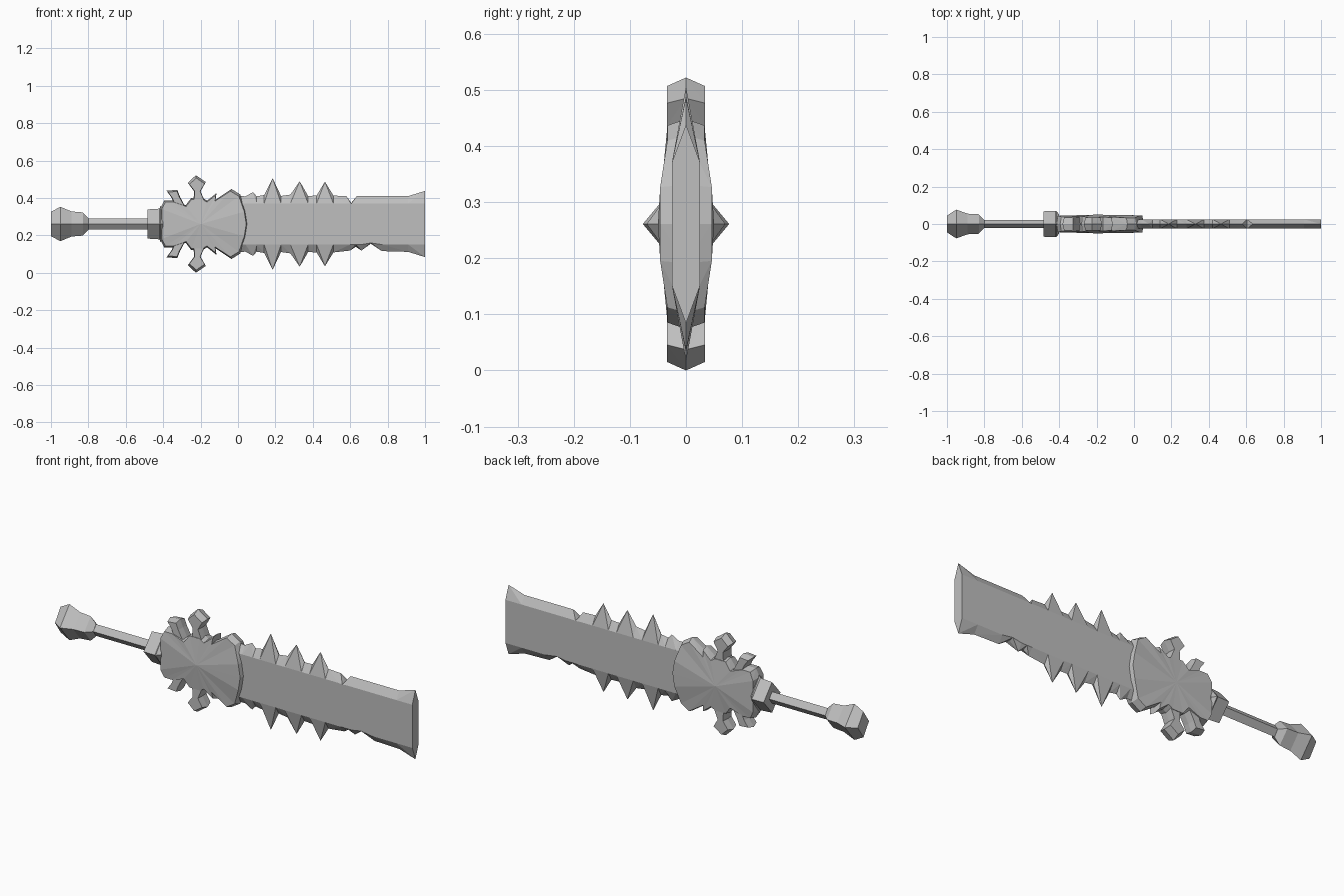
import bpy, bmesh

cube = bpy.data.objects.get("Cube")
if cube:
    bpy.data.objects.remove(cube)

CZ = 0.261  # height of the long axis

steel = bpy.data.materials.new("plain_grey")
steel.use_nodes = True
GREY = (0.52, 0.52, 0.52, 1)
steel.diffuse_color = GREY
steel.node_tree.nodes["Principled BSDF"].inputs["Base Color"].default_value = GREY


def finish(bm, name):
    bmesh.ops.remove_doubles(bm, verts=bm.verts, dist=0.0001)
    bmesh.ops.recalc_face_normals(bm, faces=bm.faces)
    mesh = bpy.data.meshes.new(name)
    bm.to_mesh(mesh)
    bm.free()
    mesh.materials.append(steel)
    obj = bpy.data.objects.new(name, mesh)
    bpy.context.collection.objects.link(obj)
    return obj


def slab(name, outline, inset, apex=None):
    """Ridged plate: outline is the rim at y=0, inset(x, z) gives the raised
    face loop, apex fans that face to a point instead of one flat face."""
    bm = bmesh.new()
    n = len(outline)
    rim = [bm.verts.new((x, 0, CZ + z)) for x, z in outline]
    for side in (-1, 1):
        loop = []
        for x, z in outline:
            ix, iy, iz = inset(x, z)
            loop.append(bm.verts.new((ix, side * iy, CZ + iz)))
        if apex:
            tip = bm.verts.new((apex[0], side * apex[1], CZ))
        else:
            bm.faces.new(loop)
        for i in range(n):
            j = (i + 1) % n
            if apex:
                bm.faces.new((loop[i], loop[j], tip))
            # split toward the higher rim point so teeth keep a sharp ridge
            if abs(outline[i][1]) > abs(outline[j][1]):
                bm.faces.new((rim[i], rim[j], loop[j]))
                bm.faces.new((rim[i], loop[j], loop[i]))
            else:
                bm.faces.new((rim[i], rim[j], loop[i]))
                bm.faces.new((rim[j], loop[j], loop[i]))
    return finish(bm, name)


def diamond_rod(name, stations):
    """Four-sided bar along x from (x, half depth, half height) stations."""
    bm = bmesh.new()
    rings = [[bm.verts.new((x, dy * a, CZ + dz * b))
              for a, b in ((1, 0), (0, 1), (-1, 0), (0, -1))]
             for x, dy, dz in stations]
    for r, s in zip(rings, rings[1:]):
        for k in range(4):
            m = (k + 1) % 4
            bm.faces.new((r[k], r[m], s[m], s[k]))
    bm.faces.new(rings[0])
    bm.faces.new(rings[-1])
    return finish(bm, name)


# Pommel, grip and collar
diamond_rod("pommel", [(-1, .045, .065), (-.95, .077, .092), (-.89, .055, .067),
                       (-.83, .052, .062), (-.8, .022, .032)])
diamond_rod("grip", [(-.82, .022, .03), (-.46, .022, .03)])
diamond_rod("collar", [(-.485, .068, .078), (-.42, .07, .082),
                       (-.415, .07, .096), (-.40, .05, .09)])

# Blade with toothed edges, bevelled to a thin rim
START = [(0, .15), (.04, .148), (.08, .17), (.10, .148), (.14, .155)]
TEETH = [(.185, .245), (.23, .15), (.28, .157), (.33, .228), (.375, .15),
         (.42, .152), (.465, .226), (.51, .152)]
END = [(.91, .149), (1, .177)]
upper = START + TEETH + [(.58, .149), (.605, .112), (.635, .149)] + END
lower = START + TEETH + [(.6, .142), (.63, .122), (.66, .142), (.71, .105), (.77, .145)] + END


def blade_face(x, z):
    h = min(.11, abs(z) - .004)
    return x, .025, h if z > 0 else -h


slab("blade", upper + [(x, -z) for x, z in reversed(lower)], blade_face)

# Faceted hub between collar and blade
hub = [(-.415, .085), (-.395, .125), (-.35, .125), (-.28, .10), (-.25, .14),
       (-.19, .14), (-.165, .125), (-.115, .165), (-.12, .13), (-.035, .187),
       (.012, .158), (.042, .07)]
HUB_X = -.2


def hub_face(x, z):
    fall = min(1, max(0, (abs(z) - .07) / .09))
    return HUB_X + (x - HUB_X) * .965, .046 - .013 * fall, z * .94


slab("hub", hub + [(.053, 0)] + [(x, -z) for x, z in reversed(hub)],
     hub_face, apex=(HUB_X, .05))

# Flared prongs, mirrored above and below the hub
PRONGS = {
    "tall_prong": [(-.24, .09), (-.235, .175), (-.268, .22), (-.225, .261),
                   (-.172, .224), (-.2, .175), (-.165, .09)],
    "short_prong": [(-.33, .08), (-.355, .14), (-.382, .178), (-.325, .183),
                    (-.31, .145), (-.275, .08)],
}
for part, shape in PRONGS.items():
    mx = sum(p[0] for p in shape) / len(shape)
    for sign, label in ((1, "upper"), (-1, "lower")):
        mz = sign * sum(p[1] for p in shape) / len(shape)

        def prong_face(x, z, mx=mx, mz=mz):
            return mx + (x - mx) * .84, .034, mz + (z - mz) * .82

        slab(label + "_" + part, [(x, sign * z) for x, z in shape], prong_face)
